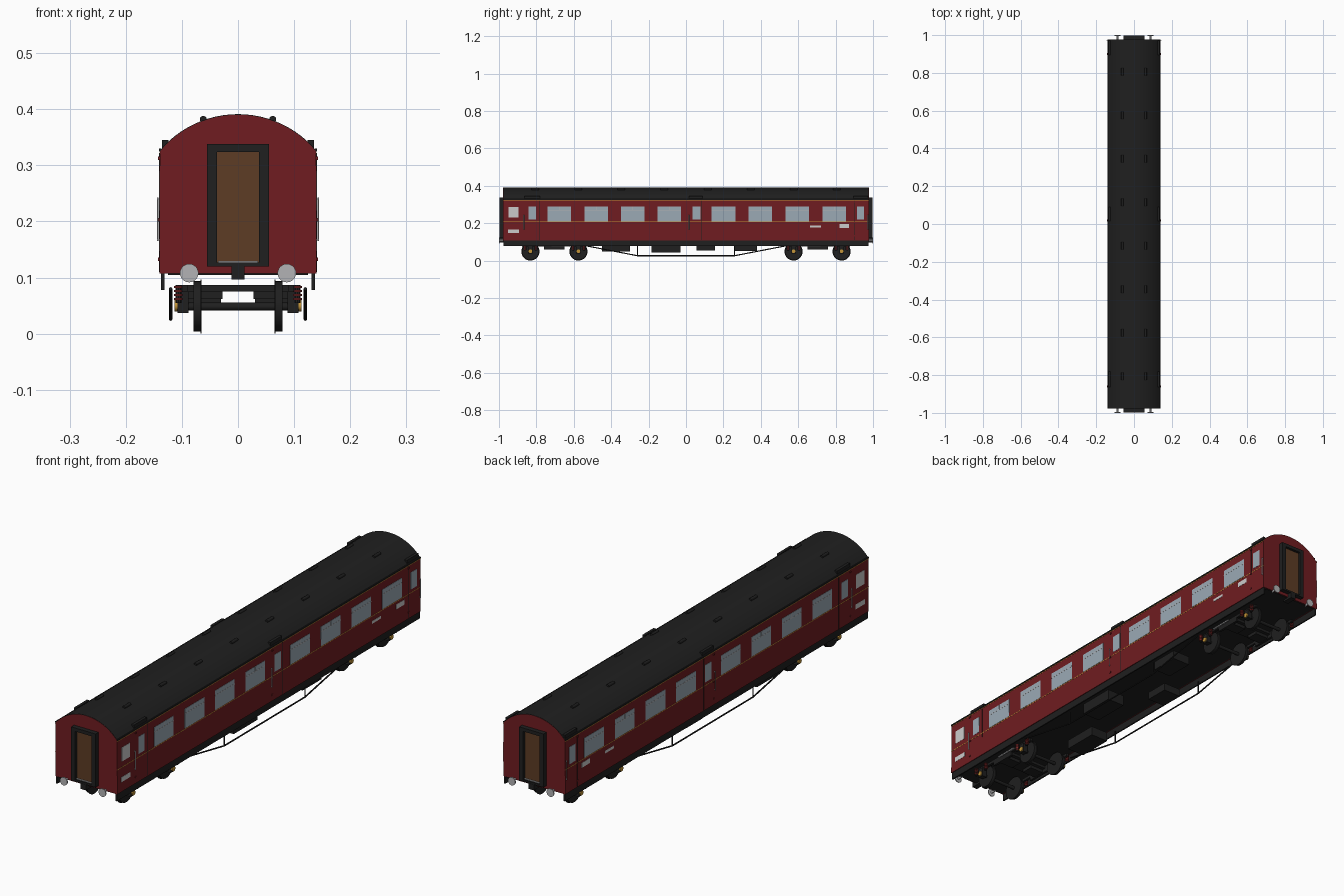
import bpy, bmesh, math
from mathutils import Matrix, Vector

if "Cube" in bpy.data.objects:
    bpy.data.objects.remove(bpy.data.objects["Cube"])

def mat(name, c):
    m = bpy.data.materials.new(name)
    m.diffuse_color = (*c, 1)
    m.use_nodes = True
    m.node_tree.nodes["Principled BSDF"].inputs["Base Color"].default_value = m.diffuse_color
    return m

RED = mat("maroon", (0.16, 0.012, 0.015))
BLACK = mat("black", (0.014, 0.014, 0.014))
GLASS = mat("glass", (0.33, 0.4, 0.46))
WHITE = mat("white", (0.65, 0.65, 0.65))
GOLD = mat("gold", (0.55, 0.3, 0.04))
BROWN = mat("wood", (0.11, 0.045, 0.018))
STEEL = mat("steel", (0.45, 0.45, 0.46))
SPRING = mat("spring_red", (0.22, 0.02, 0.02))

def finish(name, bm, m, smooth=False):
    bmesh.ops.recalc_face_normals(bm, faces=bm.faces)
    me = bpy.data.meshes.new(name)
    bm.to_mesh(me)
    bm.free()
    me.materials.append(m)
    ob = bpy.data.objects.new(name, me)
    bpy.context.collection.objects.link(ob)
    if smooth:
        bpy.ops.object.select_all(action='DESELECT')
        ob.select_set(True)
        bpy.context.view_layer.objects.active = ob
        bpy.ops.object.shade_smooth_by_angle(angle=math.radians(35))
    return ob

def signs(on):
    return (1, -1) if on else (1,)

def boxes(name, m, items, mx=False, my=False):
    """Boxes as (x0, x1, y0, y1, z0, z1), optionally mirrored in x and y."""
    bm = bmesh.new()
    for x0, x1, y0, y1, z0, z1 in items:
        for sx in signs(mx):
            for sy in signs(my):
                c = Vector((sx * (x0 + x1) / 2, sy * (y0 + y1) / 2, (z0 + z1) / 2))
                bmesh.ops.create_cube(bm, size=1, matrix=Matrix.Translation(c) @
                                      Matrix.Diagonal((x1 - x0, y1 - y0, z1 - z0, 1)))
    return finish(name, bm, m)

def rods(name, m, items, mx=False, my=False, seg=24):
    """Cylinders as (start, end, radius), optionally mirrored."""
    bm = bmesh.new()
    for a, b, r in items:
        for sx in signs(mx):
            for sy in signs(my):
                p = Vector((a[0] * sx, a[1] * sy, a[2]))
                q = Vector((b[0] * sx, b[1] * sy, b[2]))
                d = q - p
                M = Matrix.Translation((p + q) / 2) @ d.to_track_quat('Z', 'Y').to_matrix().to_4x4()
                bmesh.ops.create_cone(bm, cap_ends=True, segments=seg, radius1=r,
                                      radius2=r, depth=d.length, matrix=M)
    return finish(name, bm, m, True)

def extrude_y(name, m, prof, y0, y1):
    bm = bmesh.new()
    f = bm.faces.new([bm.verts.new((x, y0, z)) for x, z in prof])
    r = bmesh.ops.extrude_face_region(bm, geom=[f])
    bmesh.ops.translate(bm, vec=(0, y1 - y0, 0),
                        verts=[v for v in r['geom'] if isinstance(v, bmesh.types.BMVert)])
    return finish(name, bm, m, True)

# Body shell and curved roof skin
def arc(r, n=24, zc=0.2095):
    a = math.asin(0.14 / 0.1815)
    return [(r * math.sin(a - 2 * a * i / n), zc + r * math.cos(a - 2 * a * i / n)) for i in range(n + 1)]

extrude_y("body", RED, [(-0.14, 0.107), (0.14, 0.107)] + arc(0.1807), -0.978, 0.978)
extrude_y("roof", BLACK, arc(0.1818) + arc(0.179)[::-1], -0.977, 0.977)
boxes("gutter", BLACK, [(0.137, 0.1412, -0.977, 0.977, 0.325, 0.33)], mx=True)
vent_y = (0.115, 0.345, 0.575, 0.805)
boxes("roof_vents", BLACK, [(0.058, 0.066, y - 0.02, y + 0.02, 0.37, 0.383) for y in vent_y], True, True)
rods("vent_hoods", BLACK, [((0.062, y - 0.02, 0.382), (0.062, y + 0.02, 0.382), 0.0062)
                           for y in vent_y], True, True, 12)

# Side windows
big = [(-0.74, -0.615), (-0.543, -0.418), (-0.348, -0.222), (-0.152, -0.026),
       (0.137, 0.264), (0.334, 0.461), (0.532, 0.658), (0.73, 0.856)]
doors = [(-0.86, -0.785), (0.02, 0.085), (0.9, 0.968)]
door_glass = [(-0.842, -0.803), (0.036, 0.078), (0.913, 0.953)]
boxes("windows", GLASS, [(0.136, 0.1405, a, b, 0.21, 0.29) for a, b in big], True)
boxes("window_slider_bars", STEEL, [(0.138, 0.141, a, b, 0.268, 0.271) for a, b in big], True)
boxes("window_slider_catches", STEEL, [(0.138, 0.1412, (a + b) / 2 - 0.001, (a + b) / 2 + 0.001, 0.271, 0.29)
                                       for a, b in big], True)
boxes("door_windows", GLASS, [(0.136, 0.1405, a, b, 0.22, 0.29) for a, b in door_glass], True)
boxes("frosted_window", WHITE, [(0.136, 0.1405, -0.95, -0.896, 0.23, 0.287)], True)
boxes("side_panels", WHITE, [(0.138, 0.1406, -0.953, -0.893, 0.147, 0.167),
                             (0.138, 0.1406, 0.664, 0.722, 0.176, 0.187),
                             (0.138, 0.1406, 0.82, 0.872, 0.175, 0.195)], True)

# Gold lining, door seam, hinges and handrails
boxes("lining", GOLD, [(0.138, 0.1403, -0.978, 0.978, 0.2055, 0.208),
                       (0.138, 0.1403, -0.978, 0.978, 0.321, 0.323)], True)
boxes("door_seams", BLACK, [(0.138, 0.1405, y - 0.001, y + 0.001, 0.11, 0.322)
                            for y in (-0.785, 0.085, 0.9)], True)
boxes("door_hinges", RED, [(0.138, 0.1425, d[0] - 0.004, d[0] + 0.004, z, z + 0.006)
                           for d in doors for z in (0.13, 0.2, 0.31)], True)
rail_y = (-0.866, 0.016, 0.973)
rods("handrails", STEEL, [((0.143, y, 0.165), (0.143, y, 0.243), 0.0016) for y in rail_y], True, seg=8)
boxes("handrail_brackets", STEEL, [(0.138, 0.143, y - 0.0015, y + 0.0015, z, z + 0.003)
                                   for y in rail_y for z in (0.166, 0.239)], True)
boxes("rain_strips", BLACK, [(0.124, 0.135, a - 0.004, b + 0.004, 0.33, 0.345) for a, b in doors], True)

# Gangways with recessed door, coupler and buffers at both ends
boxes("gangway_frame", BLACK, [(-0.055, -0.037, 0.975, 0.997, 0.12, 0.338),
                               (0.037, 0.055, 0.975, 0.997, 0.12, 0.338),
                               (-0.037, 0.037, 0.975, 0.997, 0.324, 0.338),
                               (-0.037, 0.037, 0.975, 0.997, 0.12, 0.127)], my=True)
boxes("gangway_door", BROWN, [(-0.037, 0.037, 0.975, 0.986, 0.127, 0.324)], my=True)
boxes("gangway_sill", STEEL, [(-0.036, 0.036, 0.98, 0.99, 0.127, 0.13)], my=True)
boxes("coupler", BLACK, [(-0.012, 0.012, 0.95, 0.998, 0.097, 0.12)], my=True)
rods("buffer_shanks", STEEL, [((0.087, 0.97, 0.109), (0.087, 0.997, 0.109), 0.005)], True, True)
rods("buffer_heads", STEEL, [((0.087, 0.996, 0.108), (0.087, 1.0, 0.108), 0.0165)], True, True)

# Underframe and equipment
boxes("floor", BLACK, [(-0.125, 0.125, -0.974, 0.974, 0.105, 0.109)])
boxes("solebars", BLACK, [(0.131, 0.137, -0.977, 0.977, 0.078, 0.108)], True)
boxes("equipment_boxes", BLACK, [(0.03, 0.11, 0.26, 0.38, 0.05, 0.087),
                                 (-0.11, -0.03, 0.055, 0.155, 0.055, 0.087),
                                 (0.03, 0.11, -0.185, -0.03, 0.042, 0.087),
                                 (-0.11, -0.03, -0.45, -0.3, 0.048, 0.087)])

# Truss rods
t = [(0.12, 0, 0.026), (0.12, 0.26, 0.026), (0.12, 0.54, 0.08)]
rods("truss_rods", BLACK, [(t[0], t[1], 0.003), (t[1], t[2], 0.003),
                           (t[1], (0.12, 0.26, 0.08), 0.0025)], True, True, 8)

# Bogies: wheelsets, side frames, axleboxes and springs
axles = (0.575, 0.832)
rods("wheels", BLACK, [((0.067, y, 0.0485), (0.079, y, 0.0485), 0.045) for y in axles], True, True, 32)
rods("wheel_flanges", BLACK, [((0.065, y, 0.0485), (0.067, y, 0.0485), 0.0485) for y in axles], True, True, 32)
rods("axles", BLACK, [((-0.1, y, 0.0485), (0.1, y, 0.0485), 0.007) for y in axles], my=True, seg=16)
boxes("bogie_frames", BLACK, [(0.09, 0.1, 0.53, 0.877, 0.075, 0.087),
                              (0.09, 0.1, 0.65, 0.76, 0.06, 0.075)]
      + [(0.088, 0.108, y - 0.012, y + 0.012, 0.037, 0.075) for y in axles], True, True)
boxes("bogie_cross_beams", BLACK, [(-0.1, 0.1, 0.665, 0.745, 0.075, 0.087)], my=True)
boxes("bogie_bolster_steps", BLACK, [(0.028, 0.09, 0.68, 0.73, 0.062, 0.075)], True, True)
rods("axlebox_covers", GOLD, [((0.105, y, 0.05), (0.113, y, 0.05), 0.01) for y in axles], True, True, 16)
rods("bogie_springs", SPRING, [((0.106, y + d, z), (0.106, y + d, z + 0.004), 0.008)
                               for y in axles for d in (-0.03, 0.03)
                               for z in (0.06, 0.067, 0.074, 0.081)], True, True, 12)
rods("spring_cores", BLACK, [((0.106, y + d, 0.055), (0.106, y + d, 0.087), 0.005)
                             for y in axles for d in (-0.03, 0.03)], True, True, 8)
boxes("bogie_side_bars", STEEL, [(0.104, 0.11, 0.625, 0.72, 0.076, 0.081)], True, True)
